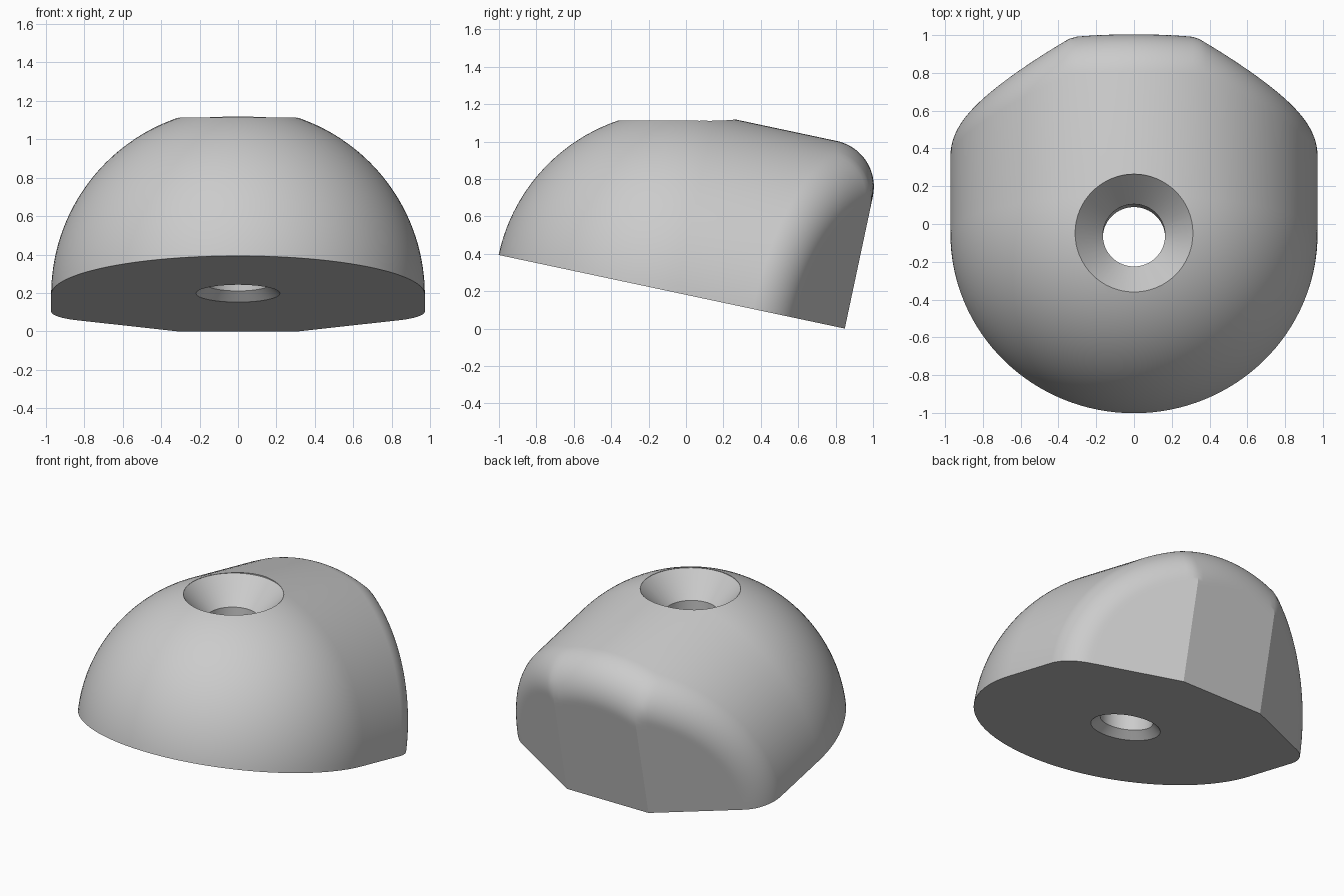
import bpy, bmesh, math
from mathutils import Vector, Matrix

if "Cube" in bpy.data.objects:
    bpy.data.objects.remove(bpy.data.objects["Cube"])

R = 0.972                  # dome radius
F = 0.25                   # fillet radius on the back edge
BACK, HALF = 0.92, 0.31    # distance and half width of the back flat
A = math.radians(28)       # angle of the two slanted back flats
TILT = math.radians(-12)
PLACE = Matrix.Translation((0, -0.051, 0.1913)) @ Matrix.Rotation(TILT, 4, 'X')


def flat_with_fillet(x, w, a):
    """Depth of a back flat turned by a, rounded into the barrel surface."""
    rho = min(math.hypot(x, w), R)
    c = x / max(rho, 1e-6) * math.sin(a)
    p = rho - (R - F)
    b = F
    if p > F * c:
        b = c * p + math.sqrt(max(0, (1 - c * c) * (F * F - p * p)))
    d = HALF * math.sin(a) + BACK * math.cos(a)
    return (d - F + b - x * math.sin(a)) / math.cos(a)


def back_depth(x, w):
    x = abs(x)
    return min(flat_with_fillet(x, w, 0), flat_with_fillet(x, w, A))


def finish(name, bm, mat):
    bmesh.ops.remove_doubles(bm, verts=bm.verts, dist=1e-5)
    bmesh.ops.dissolve_degenerate(bm, edges=bm.edges, dist=1e-5)
    bmesh.ops.recalc_face_normals(bm, faces=bm.faces)
    me = bpy.data.meshes.new(name)
    bm.to_mesh(me)
    bm.free()
    ob = bpy.data.objects.new(name, me)
    bpy.context.collection.objects.link(ob)
    me.materials.append(mat)
    return ob


grey = bpy.data.materials.new("light grey")
grey.diffuse_color = (0.6, 0.6, 0.6, 1)
grey.use_nodes = True
grey.node_tree.nodes["Principled BSDF"].inputs["Base Color"].default_value = grey.diffuse_color

# Body columns run across x, with one on each crease of the back
s = math.asin(HALF / R)
half = [s * i / 8 for i in range(8)] + [s + (math.pi / 2 - s) * i / 32 for i in range(33)]
betas = [-b for b in reversed(half[1:])] + half
ROWS, ARC = 40, 32
bm = bmesh.new()
grid = []
for b in betas:
    x, top = R * math.sin(b), R * math.cos(b)
    col = []
    for j in range(ROWS + 1):              # back flats and fillet
        w = top * math.sin(j / ROWS * math.pi / 2)
        col.append((x, back_depth(x, w), w))
    for j in range(ARC + 1):               # barrel, then rounded front
        t = j / ARC * math.pi / 2
        col.append((x * math.cos(t), -R * math.sin(t), top * math.cos(t)))
    grid.append([bm.verts.new(PLACE @ Vector(p)) for p in col])
for c0, c1 in zip(grid, grid[1:]):
    for j in range(len(c0) - 1):
        bm.faces.new((c0[j], c1[j], c1[j + 1], c0[j + 1]))
bmesh.ops.remove_doubles(bm, verts=bm.verts, dist=1e-5)
bmesh.ops.dissolve_degenerate(bm, edges=bm.edges, dist=1e-5)
# Flat underside
rim = [e for e in bm.edges if e.is_boundary]
bmesh.ops.holes_fill(bm, edges=rim, sides=0)
body = finish("dome_body", bm, grey)

# Screw hole: countersink, bore and chamfered lower mouth
bm = bmesh.new()
rings = []
N = 64
for y, z, r, tilt in ((-0.048, 1.4, 0.312, 0), (-0.048, 1.11, 0.312, 0),
                      (-0.06, 0.95, 0.165, 0), (-0.072, 0.245, 0.165, TILT),
                      (-0.08, 0.205, 0.21, TILT), (-0.088, 0.165, 0.255, TILT)):
    m = Matrix.Translation((0, y, z)) @ Matrix.Rotation(tilt, 4, 'X')
    rings.append([bm.verts.new(m @ Vector((r * math.cos(k * math.tau / N),
                                           r * math.sin(k * math.tau / N), 0))) for k in range(N)])
for a, b in zip(rings, rings[1:]):
    for k in range(N):
        n = (k + 1) % N
        bm.faces.new((a[k], a[n], b[n], b[k]))
bm.faces.new(rings[0])
bm.faces.new(rings[-1])
cutter = finish("screw_hole_cutter", bm, grey)
cutter.hide_render = True
cutter.hide_set(True)

cut = body.modifiers.new("screw_hole", 'BOOLEAN')
cut.operation, cut.solver, cut.object = 'DIFFERENCE', 'EXACT', cutter
bpy.context.view_layer.objects.active = body
body.select_set(True)
bpy.ops.object.modifier_apply(modifier=cut.name)
bpy.data.objects.remove(cutter)
bpy.ops.object.shade_smooth_by_angle(angle=math.radians(22))
